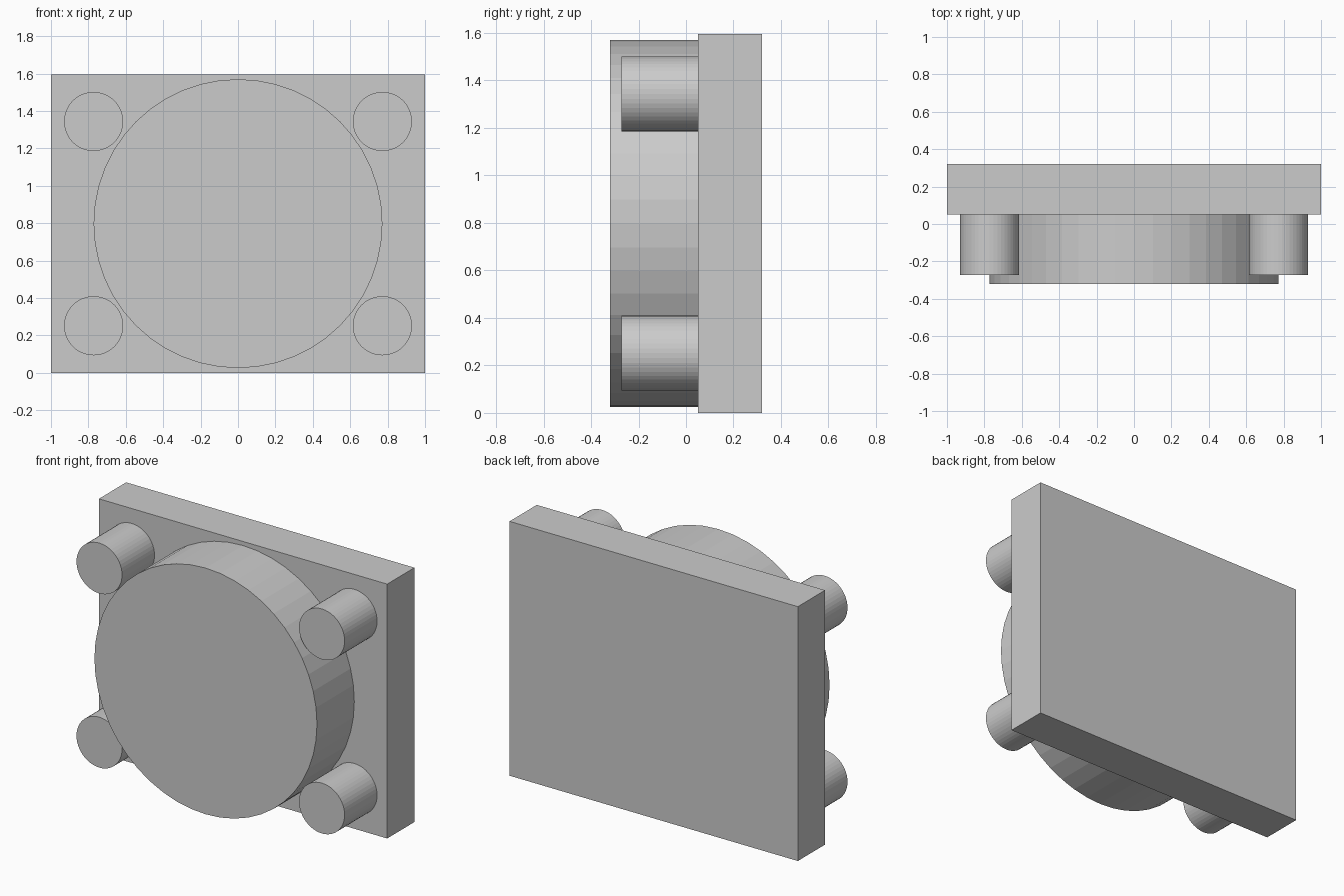
import bpy
from math import pi

if "Cube" in bpy.data.objects:
    bpy.data.objects.remove(bpy.data.objects["Cube"])

MID_Z = 0.7975
PLATE_FRONT = 0.05


def cylinder(name, x, z, radius, front):
    """Flat-sided cylinder running from the plate face forward along -y."""
    bpy.ops.mesh.primitive_cylinder_add(
        vertices=48, radius=radius, depth=PLATE_FRONT - front,
        location=(x, (PLATE_FRONT + front) / 2, z), rotation=(pi / 2, 0, 0))
    bpy.context.object.name = name


# Rectangular back plate
bpy.ops.mesh.primitive_cube_add(size=1, location=(0, 0.185, MID_Z))
plate = bpy.context.object
plate.name = "back_plate"
plate.scale = (2, 0.27, 2 * MID_Z)

# Large round boss
cylinder("round_boss", 0, MID_Z, 0.772, -0.32)

# Four corner pegs
for side, sx in (("left", -1), ("right", 1)):
    for level, sz in (("lower", -1), ("upper", 1)):
        cylinder(f"{level}_{side}_peg", sx * 0.772, MID_Z + sz * 0.546, 0.158, -0.272)
